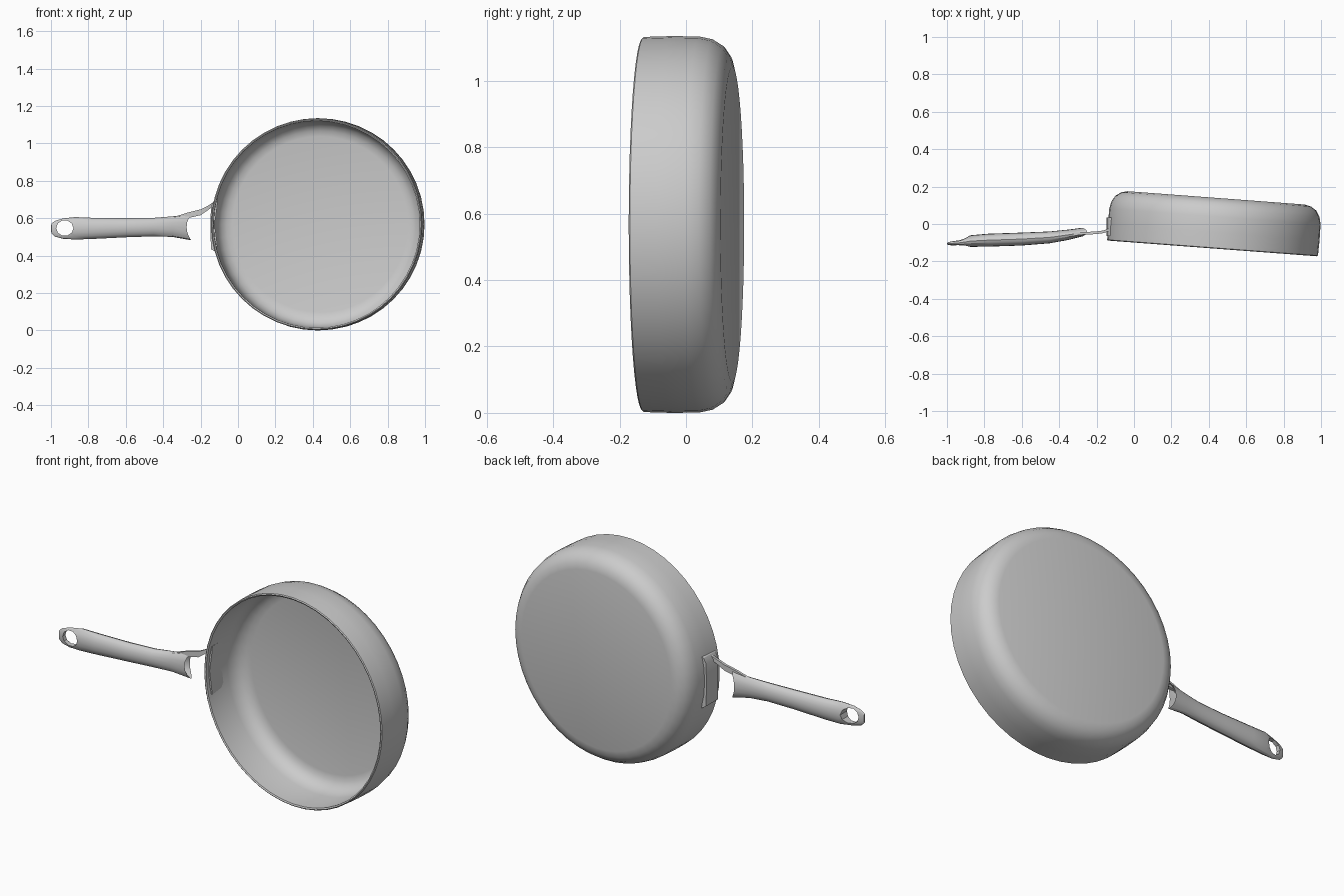
import bpy, bmesh
from math import sin, cos, pi, radians

if "Cube" in bpy.data.objects:
    bpy.data.objects.remove(bpy.data.objects["Cube"])


def finish(name, bm, smooth=30):
    bmesh.ops.recalc_face_normals(bm, faces=bm.faces)
    me = bpy.data.meshes.new(name)
    bm.to_mesh(me)
    bm.free()
    ob = bpy.data.objects.new(name, me)
    bpy.context.collection.objects.link(ob)
    if smooth:
        bpy.ops.object.select_all(action='DESELECT')
        ob.select_set(True)
        bpy.context.view_layer.objects.active = ob
        bpy.ops.object.shade_smooth_by_angle(angle=radians(smooth))
    return ob


def bridge(bm, a, b):
    n = len(a)
    for i in range(n):
        bm.faces.new((a[i], a[(i + 1) % n], b[(i + 1) % n], b[i]))


def fan(bm, ring, tip):
    v = bm.verts.new(tip)
    n = len(ring)
    for i in range(n):
        bm.faces.new((ring[i], ring[(i + 1) % n], v))


def lathe_y(name, profile, segs):
    """Closed shell around local y; profile runs (radius, y) from pole to pole."""
    bm = bmesh.new()
    rings = [[bm.verts.new((r * cos(2 * pi * i / segs), y, r * sin(2 * pi * i / segs)))
              for i in range(segs)] for r, y in profile[1:-1]]
    for a, b in zip(rings, rings[1:]):
        bridge(bm, a, b)
    fan(bm, rings[0], (0, profile[0][1], 0))
    fan(bm, rings[-1], (0, profile[-1][1], 0))
    return finish(name, bm)


# Pan body: outer bottom, rounded corner, wall, rim, then the inside
pan = lathe_y("pan_body", [
    (0, 0.135), (0.475, 0.135), (0.508, 0.127), (0.538, 0.107), (0.558, 0.075),
    (0.5665, 0.035), (0.5675, -0.05), (0.565, -0.132), (0.560, -0.136),
    (0.553, -0.132), (0.553, 0.03), (0.545, 0.065), (0.527, 0.095),
    (0.50, 0.112), (0.47, 0.119), (0, 0.119)], 48)
pan.location = (0.43, 0.005, 0.5675)
pan.rotation_euler = (0, 0, radians(-4.3))

# Handle: lofted oval sections (x, y min, y max, z min, z max)
sections = [
    (-0.998, -0.110, -0.100, 0.520, 0.570),
    (-0.980, -0.114, -0.094, 0.502, 0.585),
    (-0.935, -0.119, -0.082, 0.490, 0.599),
    (-0.870, -0.122, -0.060, 0.486, 0.606),
    (-0.780, -0.121, -0.052, 0.489, 0.602),
    (-0.600, -0.115, -0.046, 0.498, 0.600),
    (-0.450, -0.103, -0.040, 0.503, 0.602),
    (-0.350, -0.085, -0.030, 0.500, 0.610),
    (-0.275, -0.066, -0.020, 0.482, 0.622)]
N = 16
bm = bmesh.new()
rings = []
for k, (x, y0, y1, z0, z1) in enumerate(sections):
    ring = []
    for i in range(N):
        a = 2 * pi * i / N
        # the open end is scooped, so its top and bottom reach further
        dx = 0.025 * sin(a) ** 2 if k == len(sections) - 1 else 0
        ring.append(bm.verts.new((x + dx, (y0 + y1) / 2 + (y1 - y0) / 2 * cos(a),
                                  (z0 + z1) / 2 + (z1 - z0) / 2 * sin(a))))
    rings.append(ring)
for a, b in zip(rings, rings[1:]):
    bridge(bm, a, b)
fan(bm, rings[0], (-1.0, -0.105, 0.545))
fan(bm, rings[-1], (-0.36, -0.058, 0.555))
handle = finish("handle", bm)

# Hanging hole through the handle tip
bm = bmesh.new()
outline = [(0.046 * cos(2 * pi * i / 10), 0.042 * sin(2 * pi * i / 10)) for i in range(10)]
ends = [[bm.verts.new((-0.926 + u, y, 0.547 + v)) for u, v in outline] for y in (-0.2, 0.0)]
bridge(bm, *ends)
for e in ends:
    bm.faces.new(e)
cutter = finish("hole_cutter", bm, 0)
cutter.hide_render = True
cutter.hide_viewport = True
cutter.display_type = 'WIRE'
mod = handle.modifiers.new("hanging_hole", 'BOOLEAN')
mod.operation = 'DIFFERENCE'
mod.solver = 'EXACT'
mod.object = cutter

# Stem: thin tapering strip from the handle top to the pan (x, y, z low, z high)
bm = bmesh.new()
rings = []
for x, y, z0, z1 in [(-0.34, -0.055, 0.585, 0.606), (-0.27, -0.050, 0.600, 0.630),
                     (-0.20, -0.047, 0.616, 0.647), (-0.165, -0.042, 0.640, 0.664),
                     (-0.125, -0.028, 0.668, 0.690)]:
    rings.append([bm.verts.new(p) for p in ((x, y - 0.007, z0), (x, y + 0.007, z0),
                                            (x, y + 0.007, z1), (x, y - 0.007, z1))])
for a, b in zip(rings, rings[1:]):
    bridge(bm, a, b)
bm.faces.new(rings[0])
bm.faces.new(rings[-1])
finish("handle_stem", bm)

# Mounting bracket on the pan wall
bm = bmesh.new()
outline = [(-0.108, 0.705), (-0.130, 0.692), (-0.145, 0.665), (-0.147, 0.55),
           (-0.145, 0.435), (-0.118, 0.418), (-0.110, 0.45), (-0.125, 0.567), (-0.112, 0.66)]
ends = [[bm.verts.new((x, y, z)) for x, z in outline] for y in (-0.065, 0.035)]
bridge(bm, *ends)
for e in ends:
    bm.faces.new(e)
finish("mounting_bracket", bm)
